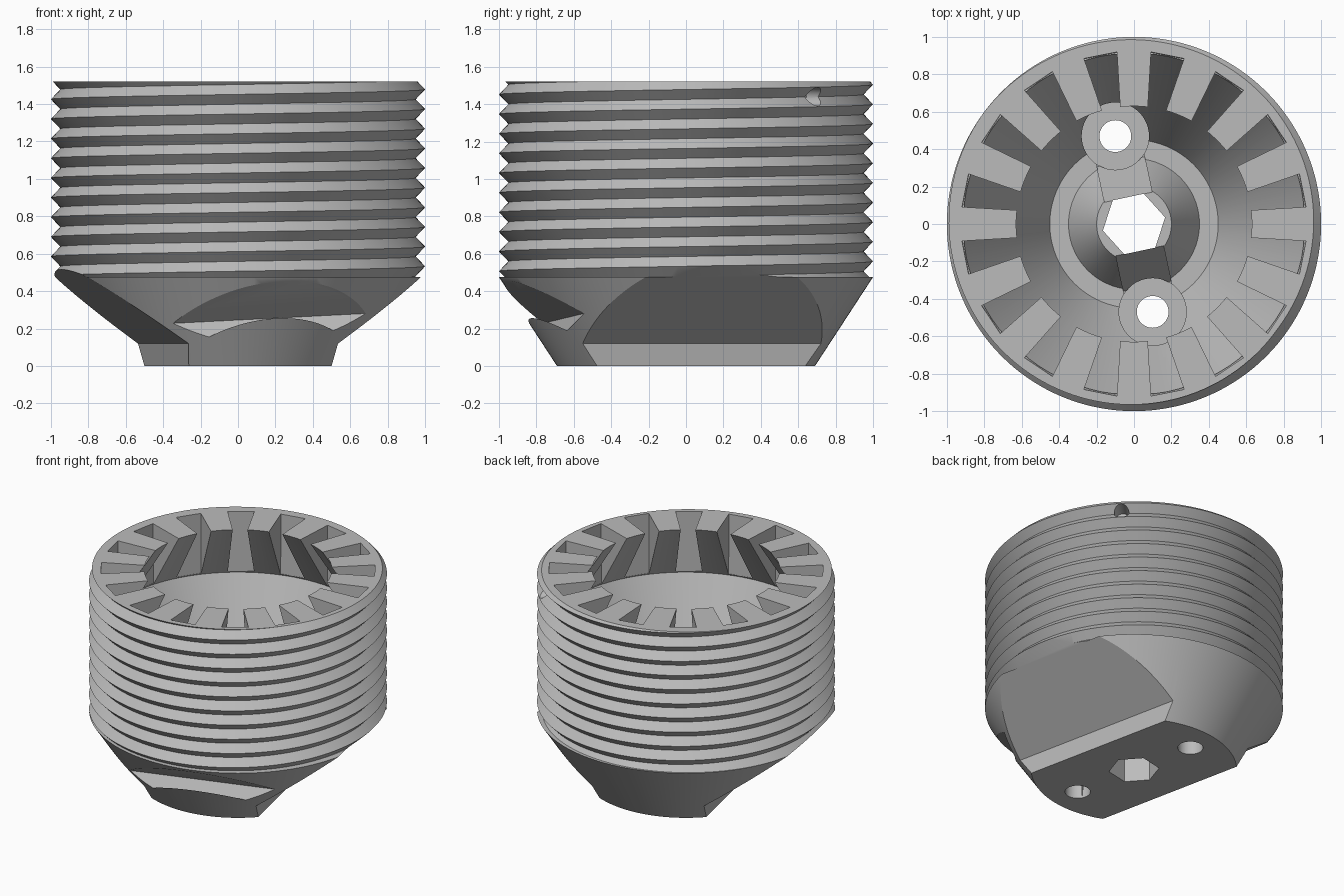
import bpy, bmesh
from math import sin, cos, pi, tau, radians
from mathutils import Matrix, Vector

if "Cube" in bpy.data.objects:
    bpy.data.objects.remove(bpy.data.objects["Cube"])

grey = bpy.data.materials.new("plain grey")
grey.use_nodes = True
grey.diffuse_color = (0.5, 0.5, 0.5, 1)
grey.node_tree.nodes["Principled BSDF"].inputs["Base Color"].default_value = (0.5, 0.5, 0.5, 1)

TWIST = radians(12)          # the base features are turned by this angle
TOP, SHOULDER = 1.52, 0.475  # threaded height range
PITCH, CREST, ROOT = 0.105, 1.0, 0.95
CREST_Z = 1.478              # crest height on the +x side


def finish(bm, name):
    bmesh.ops.remove_doubles(bm, verts=bm.verts[:], dist=1e-4)
    bmesh.ops.dissolve_degenerate(bm, edges=bm.edges[:], dist=1e-5)
    bmesh.ops.recalc_face_normals(bm, faces=bm.faces[:])
    mesh = bpy.data.meshes.new(name)
    bm.to_mesh(mesh)
    bm.free()
    mesh.materials.append(grey)
    obj = bpy.data.objects.new(name, mesh)
    bpy.context.collection.objects.link(obj)
    return obj


def skin(bm, columns):
    """Quads between neighbouring columns of points."""
    cols = [[bm.verts.new(p) for p in col] for col in columns]
    for a, b in zip(cols, cols[1:]):
        for i in range(len(a) - 1):
            bm.faces.new((a[i], b[i], b[i + 1], a[i + 1]))


def lathe(bm, profile, segments=96, phase=0.0, matrix=Matrix()):
    cols = []
    for i in range(segments + 1):
        a = phase + tau * (i % segments) / segments
        cols.append([matrix @ Vector((r * cos(a), r * sin(a), z)) for r, z in profile])
    skin(bm, cols)


def prism(bm, outline, angle, half_width, tilt=0.0):
    """Extrude a (distance, height) outline sideways, facing the given angle."""
    sides = []
    for s in (-1, 1):
        ring = []
        for d, z in outline:
            t = s * half_width(d)
            ring.append(bm.verts.new((d * cos(angle) - t * sin(angle),
                                      d * sin(angle) + t * cos(angle), z + tilt * t)))
        sides.append(ring)
        bm.faces.new(ring)
    a, b = sides
    n = len(a)
    for i in range(n):
        j = (i + 1) % n
        bm.faces.new((a[i], a[j], b[j], b[i]))


def cylinder(bm, radius, low, high, segments=48, phase=0.0, matrix=Matrix()):
    lathe(bm, [(0, low), (radius, low), (radius, high), (0, high)], segments, phase, matrix)


# Threaded shell with a tapered base
def thread_radius(z, a):
    u = ((z - CREST_Z) / PITCH - a / tau) % 1.0
    return ROOT + (CREST - ROOT) * abs(2 * u - 1)


bm = bmesh.new()
columns, steps = [], 144
for i in range(steps + 1):
    a = tau * i / steps
    profile = [(0, 0), (0.69, 0), (1.0, SHOULDER)]
    for k in range(-27, 4):
        z = CREST_Z + PITCH * (a / tau + k / 2)
        zc = min(max(z, SHOULDER), TOP)
        if zc == z:
            r = CREST if k % 2 == 0 else ROOT
        else:
            r = thread_radius(zc, a)
        profile.append((r, zc))
    profile.append((0, TOP))
    columns.append([(r * cos(a), r * sin(a), z) for r, z in profile])
skin(bm, columns)
body = finish(bm, "threaded_body")

cutters = []

# Bowl with a tapered hub in the middle and an overhanging rim
bm = bmesh.new()
lathe(bm, [(0, 0.45), (0.2, 0.45), (0.35, 0.17), (0.45, 0.17), (0.92, 1.07),
           (0.63, TOP), (0.63, 1.7), (0, 1.7)])
cutters.append(finish(bm, "bowl_cutter"))

# Sixteen slots that split the overhang into teeth
bm = bmesh.new()
for i in range(16):
    prism(bm, [(0.92, 1.6), (0.915, 1.08), (0.5, 1.2), (0.5, 1.6)], tau * (i + 0.5) / 16,
          lambda d: 0.05 + 0.138 * (d - 0.63))
cutters.append(finish(bm, "slot_cutter"))

# Counterbores for the two fixing holes
bolts = [Matrix.Translation((-s * 0.48 * sin(TWIST), s * 0.48 * cos(TWIST), 0)) for s in (1, -1)]
bm = bmesh.new()
for m in bolts:
    cylinder(bm, 0.18, 0.12, 0.75, matrix=m)
cutters.append(finish(bm, "counterbore_cutter"))

# Sloped channels from the hub down to the counterbores
bm = bmesh.new()
for angle in (TWIST + pi / 2, TWIST - pi / 2):
    prism(bm, [(0.14, 0.46), (0.34, 0.13), (0.48, 0.13), (0.48, 0.7), (0.14, 0.7)],
          angle, lambda d: 0.13)
cutters.append(finish(bm, "channel_cutter"))

# Through holes: two round, one six-sided
bm = bmesh.new()
for m in bolts:
    cylinder(bm, 0.085, -0.1, 0.6, matrix=m)
cylinder(bm, 0.17, -0.1, 0.6, 6, TWIST)
cutters.append(finish(bm, "through_hole_cutter"))

# Opposed wrench flats with sloped shoulders
bm = bmesh.new()
for angle in (TWIST, TWIST + pi):
    prism(bm, [(0.375, -0.1), (0.39, 0), (0.408, 0.12), (1.3, 0.75), (1.3, -0.1)],
          angle, lambda d: 1.3)
cutters.append(finish(bm, "flat_cutter"))

# Slanted notch across the front of the taper
apex, along, across = Vector((0.675, 0.253)), Vector((0.842, 0.539)), Vector((0.052, -0.082))
bm = bmesh.new()
prism(bm, [apex, apex + along * 0.6, apex + across + along * 0.6, apex + across],
      TWIST - pi / 2, lambda d: 1.0, 0.05)
cutters.append(finish(bm, "notch_cutter"))

# Small blind hole in the side near the rim
bm = bmesh.new()
aim = Matrix.Translation((0, 0, 1.44)) @ Matrix.Rotation(radians(45), 4, "Z") @ Matrix.Rotation(pi / 2, 4, "Y")
cylinder(bm, 0.05, 0.86, 1.1, 24, matrix=aim)
cutters.append(finish(bm, "side_hole_cutter"))

# Carve the body and drop the cutters
for cutter in cutters:
    cutter.hide_render = True
    mod = body.modifiers.new(cutter.name, "BOOLEAN")
    mod.operation = "DIFFERENCE"
    mod.solver = "EXACT"
    mod.object = cutter
bpy.context.view_layer.update()
carved = bpy.data.meshes.new_from_object(body.evaluated_get(bpy.context.evaluated_depsgraph_get()))
body.modifiers.clear()
body.data = carved
carved.materials.clear()
carved.materials.append(grey)
for poly in carved.polygons:
    poly.material_index = 0
for cutter in cutters:
    bpy.data.objects.remove(cutter)

bpy.ops.object.select_all(action="DESELECT")
body.select_set(True)
bpy.context.view_layer.objects.active = body
bpy.ops.object.shade_smooth_by_angle(angle=radians(25))
